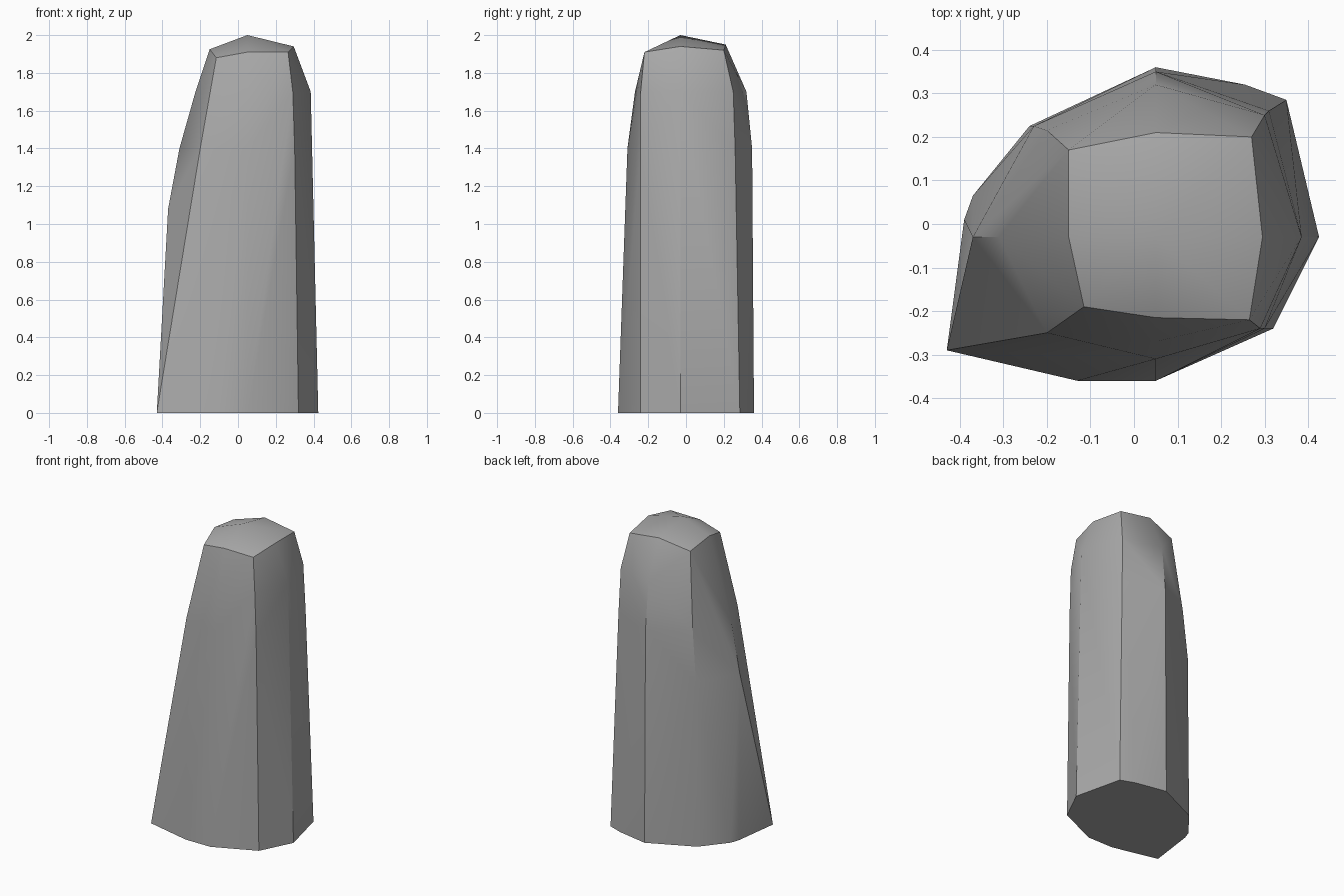
import bpy
import bmesh
import math

# Remove the default object
default_cube = bpy.data.objects.get("Cube")
if default_cube:
    bpy.data.objects.remove(default_cube, do_unlink=True)


def make_material(name, color):
    material = bpy.data.materials.new(name)
    material.use_nodes = True
    material.diffuse_color = color
    shader = next(n for n in material.node_tree.nodes if n.type == "BSDF_PRINCIPLED")
    shader.inputs["Base Color"].default_value = color
    return material


# Corner outlines of the stone in hundredths, by height
outlines = {
    0: [(-43, -29), (-13, -36), (5, -36), (32, -24), (42.5, -3), (35, 28.5),
        (25.5, 32), (5, 36), (-24, 22.5), (-37, 6.5), (-39, 1)],
    108: [(-37, -3), (-23, 22.5)],
    140: [(-31, -3), (-20, -25), (5, -31), (30, -24), (39, -3), (31, 26),
          (5, 35), (-20, 21.5)],
    170: [(-22.5, -3), (5, -27), (29, -24), (38.5, -3), (30, 25), (5, 32)],
}

# Crown rim and peak as full points
crown = [(-11.5, -19, 188), (5, -21.5, 191), (26.5, -22, 191), (29.5, -3, 194),
         (27, 20, 192), (5, 21, 195), (-15, 17, 190), (-15, -3, 192.5), (5, -3, 200)]


def build_stone(name, points, material):
    """Wrap a faceted skin around the corner points."""
    bm = bmesh.new()
    for point in points:
        bm.verts.new([value / 100 for value in point])
    hull = bmesh.ops.convex_hull(bm, input=bm.verts[:])
    unused = {e for e in hull["geom_interior"] + hull["geom_unused"]
              if isinstance(e, bmesh.types.BMVert)}
    bmesh.ops.delete(bm, geom=list(unused), context="VERTS")

    # Merge the flat underside into a single face
    bmesh.ops.dissolve_limit(bm, angle_limit=math.radians(0.5),
                             verts=bm.verts[:], edges=bm.edges[:])
    bmesh.ops.recalc_face_normals(bm, faces=bm.faces[:])

    mesh = bpy.data.meshes.new(name)
    bm.to_mesh(mesh)
    bm.free()
    mesh.materials.append(material)
    stone = bpy.data.objects.new(name, mesh)
    bpy.context.collection.objects.link(stone)
    return stone


corners = [(x, y, z) for z, outline in outlines.items() for x, y in outline]
stone_grey = make_material("stone_grey", (0.4, 0.4, 0.4, 1))
pillar = build_stone("standing_stone", corners + crown, stone_grey)

# Soft facets with crisp ridges
bpy.ops.object.select_all(action="DESELECT")
pillar.select_set(True)
bpy.context.view_layer.objects.active = pillar
bpy.ops.object.shade_smooth_by_angle(angle=math.radians(30))
